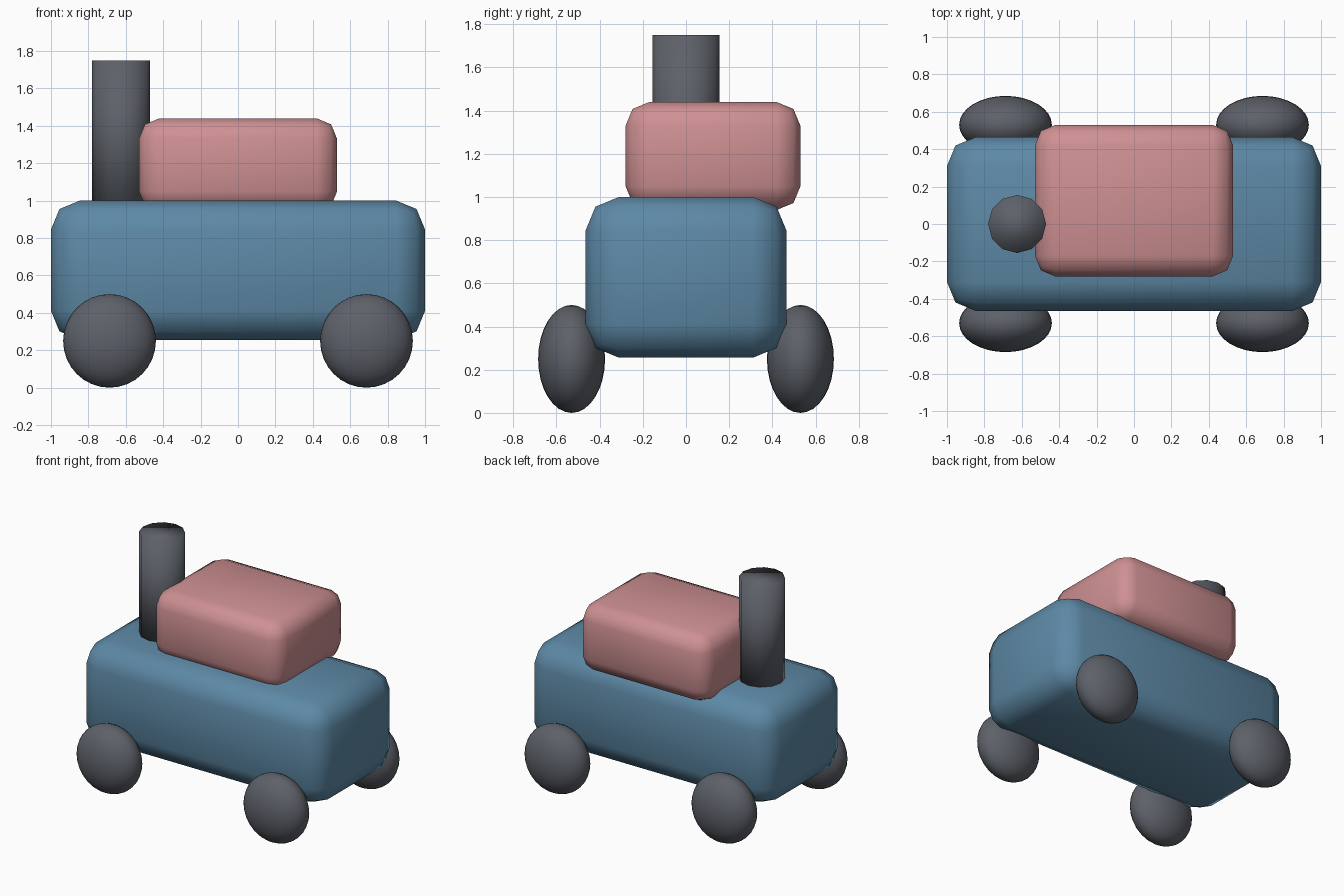
import bpy

cube = bpy.data.objects.get("Cube")
if cube:
    bpy.data.objects.remove(cube, do_unlink=True)


def material(name, colour):
    mat = bpy.data.materials.new(name)
    mat.use_nodes = True
    mat.diffuse_color = (*colour, 1)
    mat.node_tree.nodes["Principled BSDF"].inputs["Base Color"].default_value = (*colour, 1)
    return mat


blue = material("dusty_blue", (0.11, 0.25, 0.38))
pink = material("dusty_pink", (0.62, 0.28, 0.29))
grey = material("dark_grey", (0.11, 0.12, 0.14))


def finish(name, mat, scale=None):
    obj = bpy.context.object
    obj.name = name
    obj.data.materials.append(mat)
    if scale:
        obj.scale = scale
        bpy.ops.object.transform_apply(location=False, rotation=False, scale=True)
    bpy.ops.object.shade_smooth()
    return obj


def rounded_box(name, centre, size, radius, mat):
    bpy.ops.mesh.primitive_cube_add(size=1, location=centre)
    obj = finish(name, mat, size)
    bevel = obj.modifiers.new("rounded_edges", "BEVEL")
    bevel.width = radius
    bevel.segments = 2
    bevel.limit_method = "NONE"


# Body and the cabin set back on top of it
rounded_box("body", (0, 0, 0.628), (2, 0.93, 0.745), 0.155, blue)
rounded_box("cabin", (0, 0.125, 1.19), (1.06, 0.81, 0.5), 0.11, pink)

# Chimney, sunk into the body
bpy.ops.mesh.primitive_cylinder_add(vertices=12, radius=0.155, depth=0.81,
                                    location=(-0.625, 0, 1.345))
finish("chimney", grey)

# Four flattened wheels
for side_x, end in ((-1, "right"), (1, "left")):
    for side_y, face in ((-1, "front"), (1, "back")):
        bpy.ops.mesh.primitive_uv_sphere_add(
            segments=32, ring_count=16, radius=1,
            location=(side_x * 0.687, side_y * 0.53, 0.25))
        finish(f"wheel_{face}_{end}", grey, (0.248, 0.155, 0.25))
